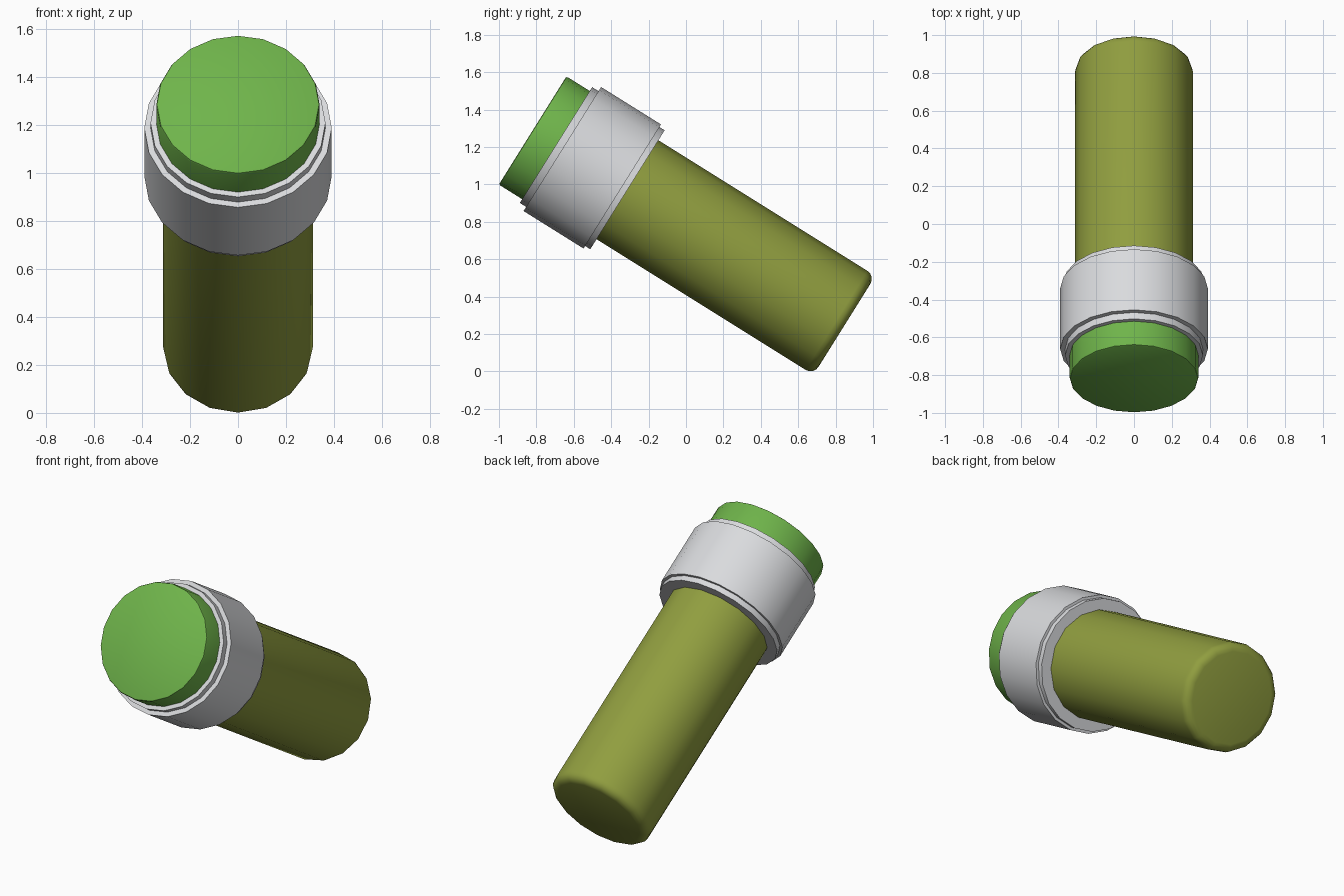
import bpy, bmesh, math
from mathutils import Matrix

if "Cube" in bpy.data.objects:
    bpy.data.objects.remove(bpy.data.objects["Cube"])

TILT = Matrix.Translation((0, -0.82, 1.288)) @ Matrix.Rotation(math.radians(-122), 4, 'X')


def material(name, rgb):
    m = bpy.data.materials.new(name)
    m.diffuse_color = (*rgb, 1)
    m.use_nodes = True
    m.node_tree.nodes["Principled BSDF"].inputs["Base Color"].default_value = m.diffuse_color
    return m


def lathe(name, profile, sides, mat):
    """Closed solid of rings (axial position, radius), tilted into place."""
    bm = bmesh.new()
    rings = []
    for t, r in profile:
        rings.append([bm.verts.new((r * math.sin(2 * math.pi * i / sides),
                                    r * math.cos(2 * math.pi * i / sides), t))
                      for i in range(sides)])
    for a, b in zip(rings, rings[1:]):
        for i in range(sides):
            j = (i + 1) % sides
            bm.faces.new((a[i], a[j], b[j], b[i]))
    bm.faces.new(rings[0])
    bm.faces.new(rings[-1])
    bmesh.ops.recalc_face_normals(bm, faces=bm.faces)
    bm.transform(TILT)
    me = bpy.data.meshes.new(name)
    bm.to_mesh(me)
    bm.free()
    me.materials.append(mat)
    ob = bpy.data.objects.new(name, me)
    bpy.context.collection.objects.link(ob)
    bpy.ops.object.select_all(action='DESELECT')
    ob.select_set(True)
    bpy.context.view_layer.objects.active = ob
    bpy.ops.object.shade_smooth_by_angle(angle=math.radians(32))


green = material("leaf green", (0.16, 0.46, 0.07))
olive = material("olive", (0.28, 0.34, 0.05))
grey = material("light grey", (0.70, 0.71, 0.73))

# Button cap with a slightly softened rim
lathe("cap", [(0, 0.332), (0.003, 0.338), (0.01, 0.341), (0.3, 0.341)], 20, green)

# Collar with a stepped lip at both ends
lathe("collar", [(0.147, 0.365), (0.187, 0.365), (0.187, 0.391), (0.565, 0.391),
                 (0.565, 0.375), (0.598, 0.375)], 20, grey)

# Long body with a rounded far end
R, B, END = 0.312, 0.05, 1.966
round_end = [(END - B + B * math.sin(a), R - B + B * math.cos(a))
             for a in (math.pi / 2 * k / 4 for k in range(5))]
lathe("body", [(0.5, R)] + round_end, 16, olive)
